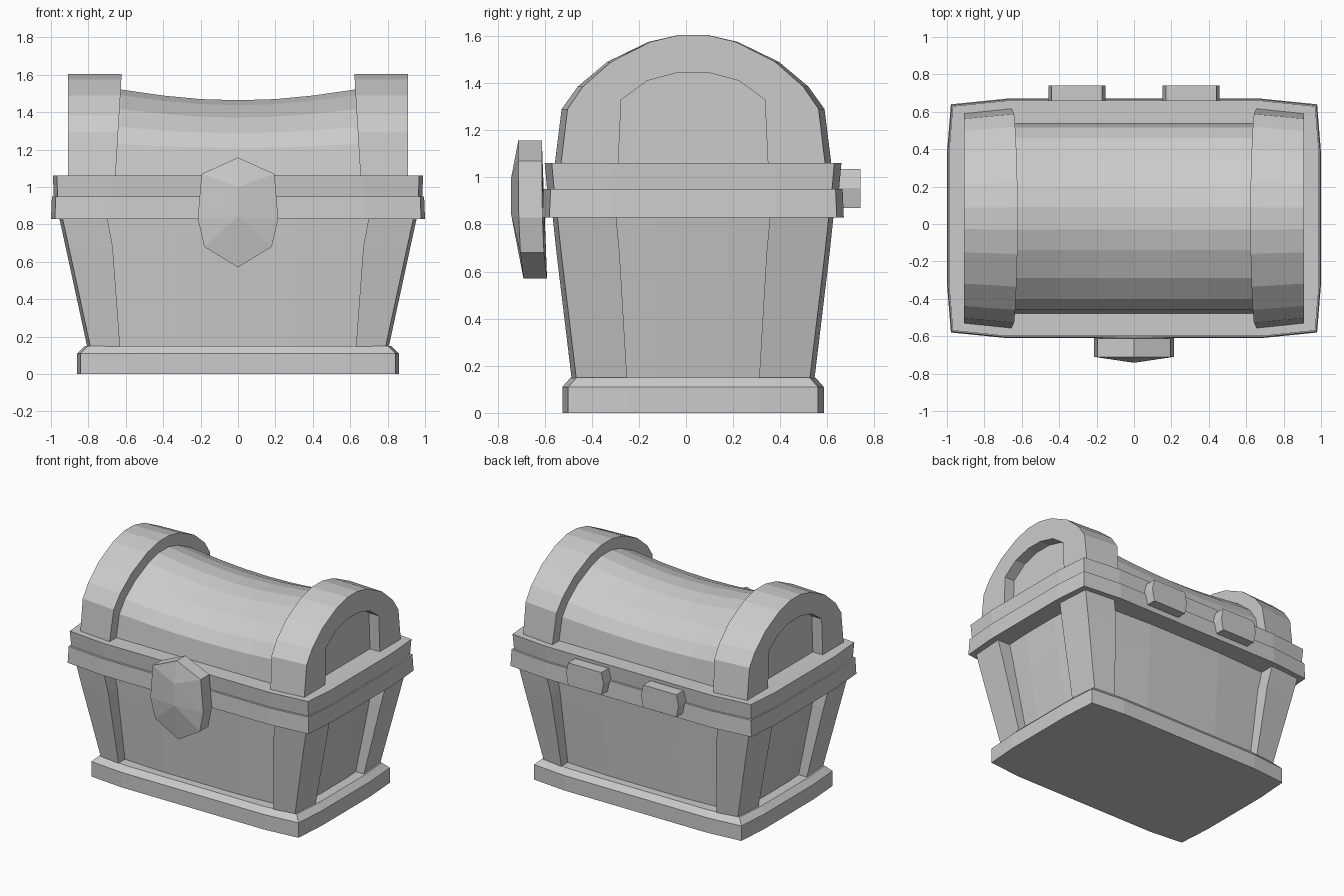
import bpy, bmesh

CY = 0.03  # front-to-back centre of the chest

cube = bpy.data.objects.get("Cube")
if cube:
    bpy.data.objects.remove(cube, do_unlink=True)

grey = bpy.data.materials.new("plain grey")
grey.use_nodes = True
GREY = (0.6, 0.6, 0.6, 1)
grey.diffuse_color = GREY
grey.node_tree.nodes["Principled BSDF"].inputs["Base Color"].default_value = GREY


def finish(name, bm):
    bmesh.ops.recalc_face_normals(bm, faces=bm.faces)
    mesh = bpy.data.meshes.new(name)
    bm.to_mesh(mesh)
    bm.free()
    mesh.materials.append(grey)
    obj = bpy.data.objects.new(name, mesh)
    bpy.context.collection.objects.link(obj)
    return obj


def loft(name, rings):
    """Skin a list of equal-length point rings and cap both ends."""
    bm = bmesh.new()
    loops = [[bm.verts.new(p) for p in ring] for ring in rings]
    n = len(loops[0])
    for a, b in zip(loops, loops[1:]):
        for i in range(n):
            j = (i + 1) % n
            bm.faces.new((a[i], a[j], b[j], b[i]))
    bm.faces.new(loops[0])
    bm.faces.new(loops[-1])
    return finish(name, bm)


def hull(name, points):
    bm = bmesh.new()
    for p in points:
        bm.verts.new(p)
    bmesh.ops.convex_hull(bm, input=bm.verts)
    return finish(name, bm)


def bowed(hx, hy, z, fx, fy, inset=0.025):
    """Rectangular outline whose corners are pulled in slightly."""
    q = [(hx, fy), (hx - inset * 0.7, hy - inset), (fx, hy)]
    pts = q + [(-x, y) for x, y in reversed(q)]
    pts += [(-x, -y) for x, y in q] + [(x, -y) for x, y in reversed(q)]
    return [(x, y + CY, z) for x, y in pts]


# Plinth
loft("base_plinth", [bowed(0.86, 0.555, 0, 0.58, 0.28),
                     bowed(0.86, 0.555, 0.11, 0.58, 0.28),
                     bowed(0.82, 0.52, 0.15, 0.56, 0.27)])

# Recessed walls
loft("body_walls", [bowed(0.745, 0.46, 0.13, 0.3, 0.15),
                    bowed(0.825, 0.49, 0.6, 0.3, 0.15),
                    bowed(0.865, 0.505, 0.85, 0.3, 0.15)])

# Corner posts, flaring upward: (z, outer x, outer y, inner x, inner y)
POST = [(0.14, 0.805, 0.515, 0.63, 0.28),
        (0.68, 0.922, 0.58, 0.67, 0.312),
        (0.84, 0.957, 0.597, 0.70, 0.327)]
for sx, side in ((1, "left"), (-1, "right")):
    for sy, end in ((-1, "front"), (1, "back")):
        rings = []
        for z, ox, oy, ix, iy in POST:
            plan = [(ix, oy), (ox - 0.017, oy - 0.02), (ox, iy),
                    (ox - 0.14, iy), (ix, oy - 0.14)]
            rings.append([(sx * x, sy * y + CY, z) for x, y in plan])
        loft(f"{end}_{side}_post", rings)

# Two-tier rim
loft("lower_rim", [bowed(1.0, 0.64, 0.83, 0.68, 0.35, 0.03),
                   bowed(0.995, 0.635, 0.95, 0.68, 0.35, 0.03)])
loft("upper_rim", [bowed(0.985, 0.62, 0.95, 0.68, 0.35, 0.03),
                   bowed(0.99, 0.63, 1.062, 0.68, 0.35, 0.03)])


def arch(half):
    """Mirror a half profile of (y, z) points running from foot to crown."""
    return [(-y, z) for y, z in half] + [(y, z) for y, z in reversed(half)]


OUTER = arch([(0.588, 1.05), (0.558, 1.29), (0.49, 1.385), (0.365, 1.49),
              (0.19, 1.575), (0.06, 1.605)])
OPENING = arch([(0.318, 1.05), (0.305, 1.33), (0.195, 1.41), (0.065, 1.445)])
BARREL = arch([(0.51, 1.05), (0.487, 1.23), (0.43, 1.32), (0.32, 1.415),
               (0.17, 1.49), (0.06, 1.52)])

# Sagging barrel lid: (x, height scale)
SAG = [(0, 0.88), (0.2, 0.893), (0.4, 0.933), (0.62, 1), (0.83, 1)]
stations = [(-x, s) for x, s in reversed(SAG[1:])] + SAG
loft("lid_barrel", [[(x, y + CY, 1.05 + (z - 1.05) * s) for y, z in BARREL]
                    for x, s in stations])

# Arched end straps with an open end panel
for sx, side in ((1, "left"), (-1, "right")):
    profile = OUTER + OPENING[::-1]
    inner = [(sx * (0.622 + 0.06 * (1.605 - z)), y + CY, z) for y, z in profile]
    outer_pts = [(y * 0.955, z) for y, z in OUTER] + OPENING[::-1]
    outer = [(sx * 0.91, y + CY, z) for y, z in outer_pts]
    loft(f"{side}_lid_strap", [inner, outer])

# Faceted lock plate: (half width, z, front y)
LOCK = [(0, 1.157, -0.712), (0.195, 1.07, -0.712), (0.215, 0.83, -0.71),
        (0.18, 0.68, -0.703), (0, 0.57, -0.69)]
points = [(0, -0.742, 1.0), (0, -0.742, 0.84)]
for w, z, y in LOCK:
    for s in (-1, 1):
        points += [(s * w, y, z), (s * w, y + 0.1, z)]
hull("lock_plate", points)

# Hinges
for cx, side in ((0.305, "left"), (-0.305, "right")):
    points = []
    for w, z in ((0.135, 0.87), (0.152, 0.955), (0.135, 1.035)):
        for s in (-1, 1):
            points += [(cx + s * w, 0.62, z), (cx + s * w, 0.74, z)]
    hull(f"{side}_hinge", points)
